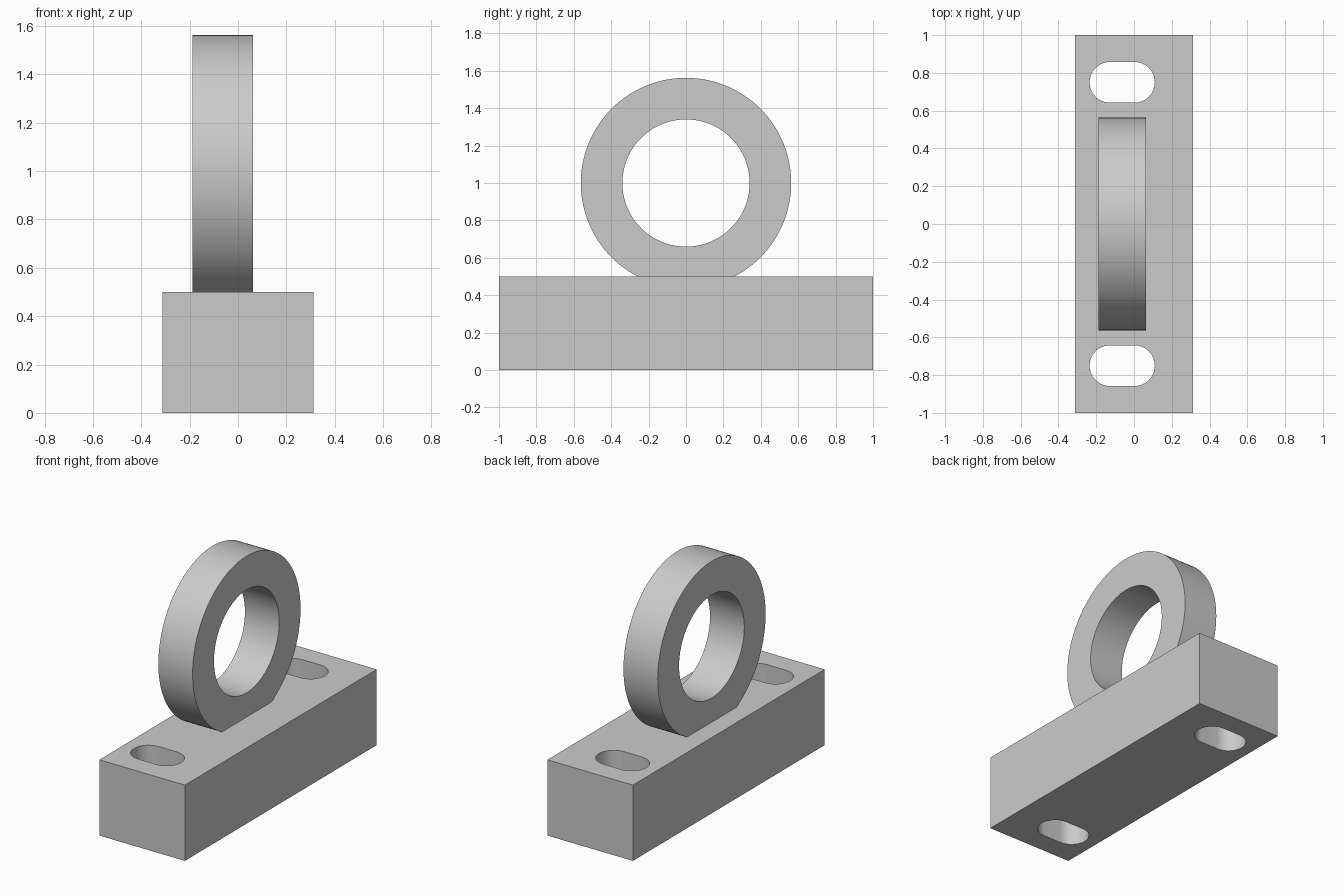
import bpy
import bmesh
from math import pi, cos, sin, radians
from mathutils import Matrix

# Main dimensions
BASE_W, BASE_L, BASE_H = 0.625, 2.0, 0.5
RING_X, RING_Z, RING_T = -0.0625, 1.0, 0.25
RING_OUT, RING_IN = 0.5625, 0.34
SLOT_Y, SLOT_R, SLOT_HALF = 0.75, 0.1075, 0.065

cube = bpy.data.objects.get("Cube")
if cube:
    bpy.data.objects.remove(cube, do_unlink=True)

grey = bpy.data.materials.new("plain grey")
grey.use_nodes = True
grey.diffuse_color = (0.6, 0.6, 0.6, 1)
grey.node_tree.nodes["Principled BSDF"].inputs["Base Color"].default_value = (0.6, 0.6, 0.6, 1)


def prism(name, outline, depth, matrix):
    """Extrude a flat outline, centred on its own plane, and place it."""
    bm = bmesh.new()
    face = bm.faces.new([bm.verts.new((x, y, -depth / 2)) for x, y in outline])
    top = bmesh.ops.extrude_face_region(bm, geom=[face])["geom"]
    verts = [v for v in top if isinstance(v, bmesh.types.BMVert)]
    bmesh.ops.translate(bm, verts=verts, vec=(0, 0, depth))
    bmesh.ops.recalc_face_normals(bm, faces=bm.faces)
    bm.transform(matrix)
    mesh = bpy.data.meshes.new(name)
    bm.to_mesh(mesh)
    bm.free()
    mesh.materials.append(grey)
    obj = bpy.data.objects.new(name, mesh)
    bpy.context.collection.objects.link(obj)
    return obj


def stadium(radius, half, steps):
    """Two half circles, pushed apart along x."""
    points = []
    for side, start in ((1, -pi / 2), (-1, pi / 2)):
        for i in range(steps + 1):
            a = start + pi * i / steps
            points.append((side * half + radius * cos(a), radius * sin(a)))
    return points


def circle(radius, steps):
    return [(radius * cos(2 * pi * i / steps), radius * sin(2 * pi * i / steps))
            for i in range(steps)]


def combine(target, tool, operation):
    """Apply a boolean and discard the tool."""
    mod = target.modifiers.new(operation, 'BOOLEAN')
    mod.operation = operation
    mod.solver = 'EXACT'
    mod.object = tool
    bpy.context.view_layer.objects.active = target
    bpy.ops.object.modifier_apply(modifier=mod.name)
    bpy.data.objects.remove(tool, do_unlink=True)


# Rectangular base block
w, l = BASE_W / 2, BASE_L / 2
base = prism("base_with_ring", [(-w, -l), (w, -l), (w, l), (-w, l)], BASE_H,
             Matrix.Translation((0, 0, BASE_H / 2)))

# Upright ring, joined into the top of the base
upright = Matrix.Translation((RING_X, 0, RING_Z)) @ Matrix.Rotation(pi / 2, 4, 'Y')
ring = prism("ring", circle(RING_OUT, 128), RING_T, upright)
bore = prism("bore_cutter", circle(RING_IN, 128), RING_T * 2, upright)
combine(ring, bore, 'DIFFERENCE')
combine(base, ring, 'UNION')

# Mounting slots through both ends of the base
for side in (-1, 1):
    slot = prism("slot_cutter", stadium(SLOT_R, SLOT_HALF, 32), BASE_H * 1.5,
                 Matrix.Translation((RING_X, side * SLOT_Y, BASE_H / 2)))
    combine(base, slot, 'DIFFERENCE')

# Smooth curved walls, crisp edges
bpy.ops.object.select_all(action='DESELECT')
base.select_set(True)
bpy.context.view_layer.objects.active = base
bpy.ops.object.shade_smooth_by_angle(angle=radians(30))
